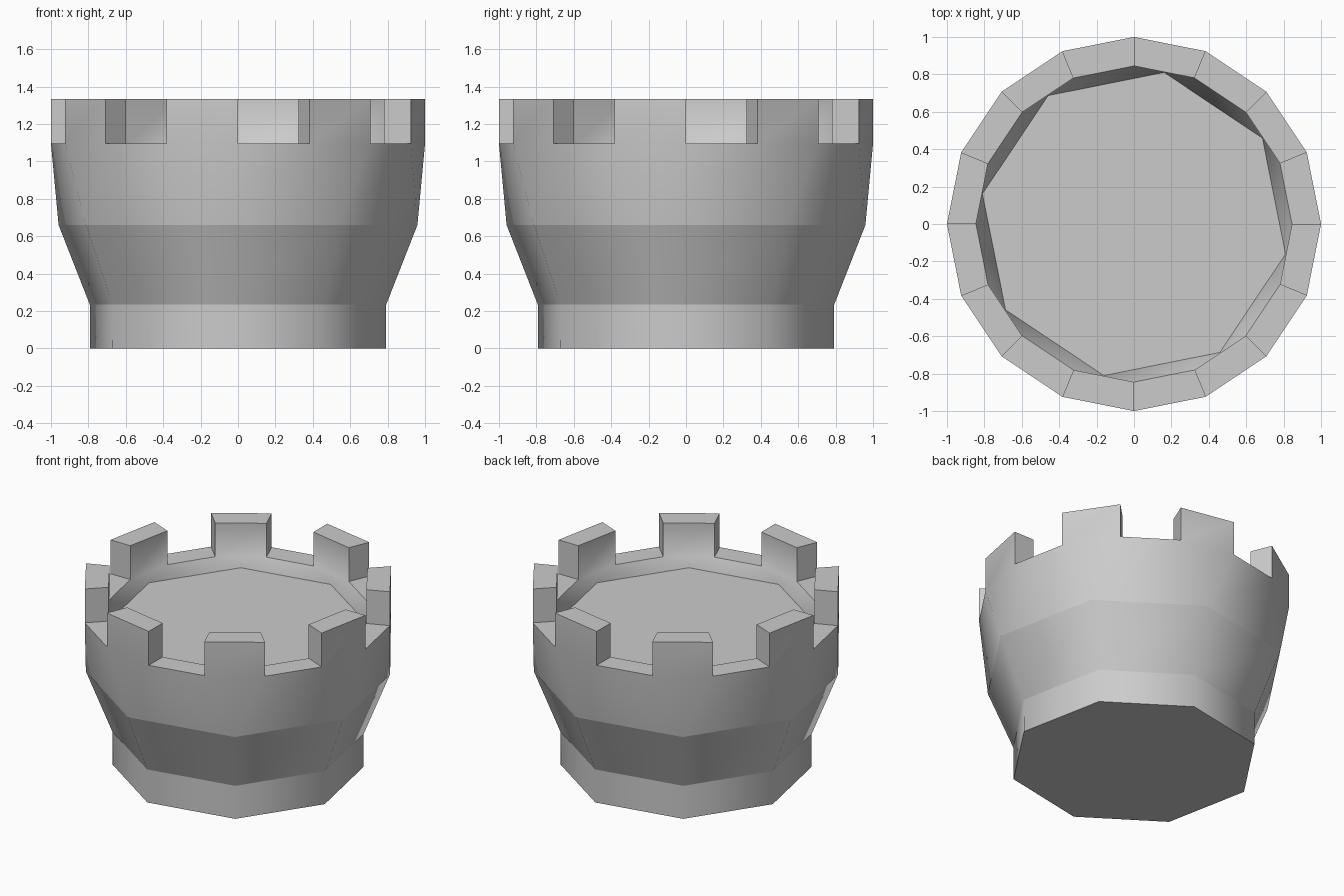
import bpy
import bmesh
import math

cube = bpy.data.objects.get("Cube")
if cube:
    bpy.data.objects.remove(cube, do_unlink=True)

SIDES = 8                      # body sides, also the number of battlements
STEP = 2 * math.pi / SIDES
NOTCH_Z, TOP_Z = 1.095, 1.335
OUTER_R, INNER_R = 1.0, 0.845

stone = bpy.data.materials.new("grey stone")
stone.use_nodes = True
grey = (0.6, 0.6, 0.6, 1)
stone.diffuse_color = grey
stone.node_tree.nodes["Principled BSDF"].inputs["Base Color"].default_value = grey

bm = bmesh.new()
group = {}                     # smoothing group of each face


def ring(radius, z, count=SIDES, turn=-STEP / 4):
    return [bm.verts.new((radius * math.cos(turn + i * 2 * math.pi / count),
                          radius * math.sin(turn + i * 2 * math.pi / count), z))
            for i in range(count)]


def face(name, *verts):
    f = bm.faces.new(verts)
    f.smooth = True
    group[f] = name


# Octagonal body and floor rings; each corner sits below a battlement
foot = ring(0.806, 0)
neck = ring(0.808, 0.235)
waist = ring(0.978, 0.66)
floor = ring(0.826, 1.02)

# Sixteen-sided rim rings, starting at the first battlement's edge
rim_out = ring(OUTER_R, NOTCH_Z, 2 * SIDES, -STEP / 2)
rim_in = ring(INNER_R, NOTCH_Z, 2 * SIDES, -STEP / 2)
top_out = ring(OUTER_R, TOP_Z, 2 * SIDES, -STEP / 2)
top_in = ring(INNER_R, TOP_Z, 2 * SIDES, -STEP / 2)

# Flat underside and sunken floor
face("underside", *reversed(foot))
face("floor", *floor)

for i in range(SIDES):
    n = (i + 1) % SIDES
    a, b, c = 2 * i, 2 * i + 1, (2 * i + 2) % (2 * SIDES)

    # Base band and flared band
    face("base", foot[i], foot[n], neck[n], neck[i])
    face("flare", neck[i], neck[n], waist[n], waist[i])

    # Upper wall, changing from eight to sixteen sides
    face("wall", waist[i], rim_out[b], rim_out[a])
    face("wall", waist[i], waist[n], rim_out[c], rim_out[b])

    # Inner wall down to the floor
    face("lining", floor[i], rim_in[a], rim_in[b])
    face("lining", floor[n], floor[i], rim_in[b], rim_in[c])

    # Battlement
    face("wall", rim_out[a], rim_out[b], top_out[b], top_out[a])
    face("lining", rim_in[b], rim_in[a], top_in[a], top_in[b])
    face("cap", top_out[a], top_out[b], top_in[b], top_in[a])
    face("start side", rim_in[a], rim_out[a], top_out[a], top_in[a])
    face("end side", rim_out[b], rim_in[b], top_in[b], top_out[b])

    # Notch beside it
    face("notch", rim_out[b], rim_out[c], rim_in[c], rim_in[b])

# Keep edges sharp wherever two different surfaces meet
for e in bm.edges:
    e.smooth = len({group[f] for f in e.link_faces}) == 1

mesh = bpy.data.meshes.new("battlement_tower")
bm.to_mesh(mesh)
bm.free()
mesh.materials.append(stone)
tower = bpy.data.objects.new("battlement_tower", mesh)
bpy.context.collection.objects.link(tower)
